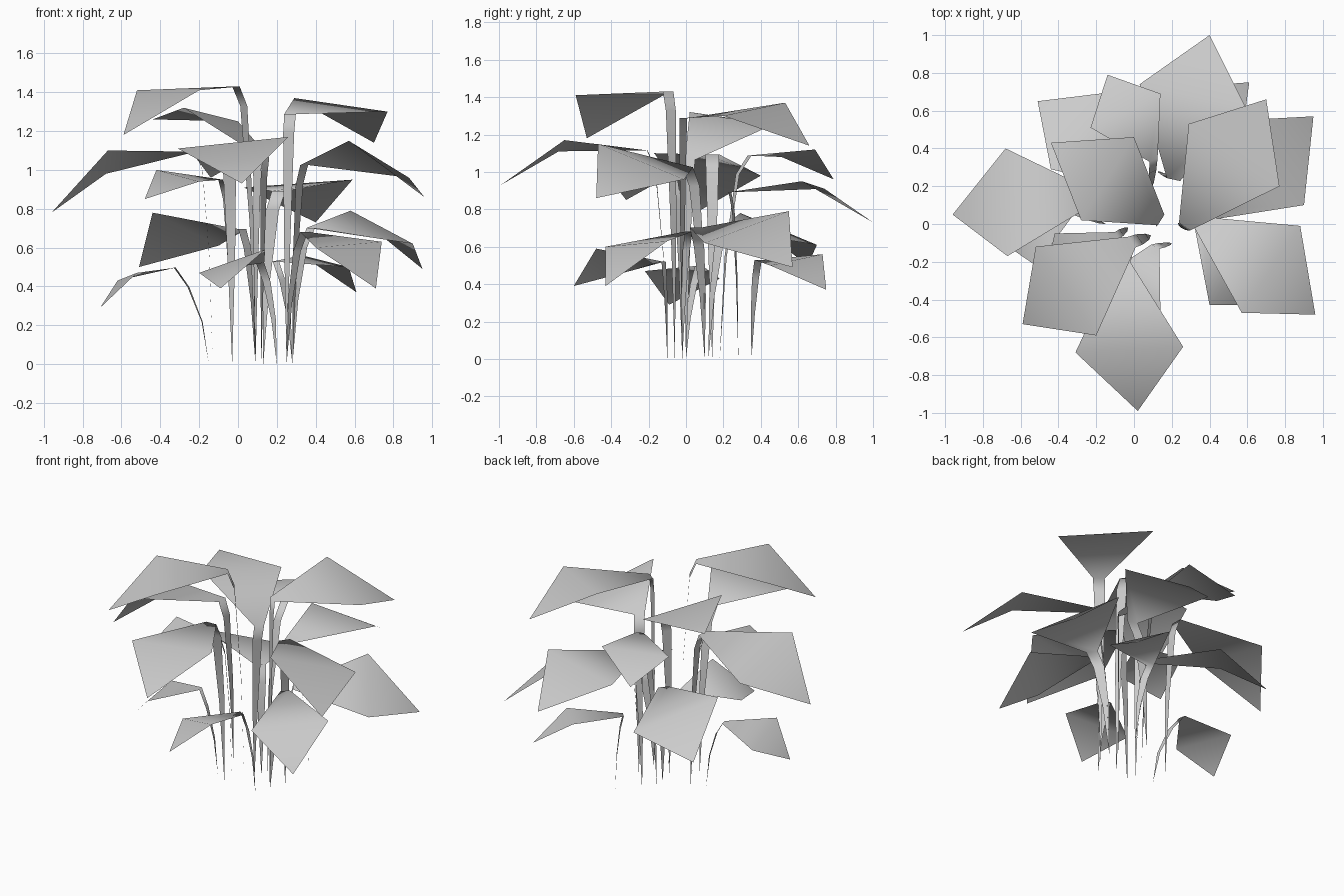
import bpy
import bmesh
from mathutils import Matrix, Vector
from math import radians

default_cube = bpy.data.objects.get("Cube")
if default_cube:
    bpy.data.objects.remove(default_cube, do_unlink=True)

# One plain grey for the whole plant
grey = bpy.data.materials.new("soft_grey")
grey.use_nodes = True
colour = (0.6, 0.6, 0.6, 1)
grey.diffuse_color = colour
grey.node_tree.nodes["Principled BSDF"].inputs["Base Color"].default_value = colour

FOLD = radians(36)        # bend across the widest line of a blade
NECK_RATIO = 1.18         # inner blade length compared with outer blade length


def leaf(name, corner_a, corner_b, tip, root):
    """A folded kite blade on a flat stem that tapers to a point at the root."""
    a, b, tip = Vector(corner_a), Vector(corner_b), Vector(tip)
    root = Vector((root[0], root[1], 0))
    middle = (a + b) / 2
    outward = tip - middle
    side = (b - a).normalized()

    # Keep the side axis on the same hand so every blade faces upward
    if side.cross(outward).z < 0:
        a, b, side = b, a, -side

    # Unfold the outer half to find where the blade meets its stem
    inward = Matrix.Rotation(FOLD, 3, side) @ outward
    neck = middle - inward * NECK_RATIO

    # The stem turns down at a shoulder and narrows towards the root
    shoulder = neck.lerp(root, 0.4)
    shoulder.z = neck.z - 0.1
    shin = shoulder.lerp(root, 0.45)
    shin.x += (root.x - shin.x) * 0.4
    shin.y += (root.y - shin.y) * 0.4
    flat_side = Vector((side.x, side.y, 0)).normalized()
    scale = outward.length / 0.39

    bm = bmesh.new()
    rows = [(bm.verts.new(a), bm.verts.new(b))]
    for centre, half_width in ((neck, 0.036), (shoulder, 0.034), (shin, 0.02)):
        offset = flat_side * half_width * scale
        rows.append((bm.verts.new(centre - offset), bm.verts.new(centre + offset)))
    tip_vert, root_vert = bm.verts.new(tip), bm.verts.new(root)

    bm.faces.new((rows[0][0], rows[0][1], tip_vert))
    for outer, inner in zip(rows, rows[1:]):
        bm.faces.new((inner[0], inner[1], outer[1], outer[0]))
    bm.faces.new((root_vert, rows[-1][1], rows[-1][0]))
    for face in bm.faces:
        face.smooth = True

    mesh = bpy.data.meshes.new(name)
    bm.to_mesh(mesh)
    bm.free()
    mesh.materials.append(grey)
    plant_part = bpy.data.objects.new(name, mesh)
    bpy.context.collection.objects.link(plant_part)
    return plant_part


# Top tier
leaf("top_leaf_back_left", (.29, .53, 1.37), (.77, .2, 1.3), (.7, .66, 1.14), (.25, -.02))
leaf("top_leaf_front_right", (-.2, -.59, 1.41), (-.52, -.12, 1.41), (-.59, -.53, 1.18), (.09, -.06))
leaf("top_leaf_back_right", (-.28, .02, 1.32), (0, .46, 1.25), (-.44, .43, 1.26), (.12, 0))

# Middle tier
leaf("middle_leaf_front", (-.31, -.68, 1.11), (.26, -.65, 1.17), (.02, -.99, .93), (-.03, -.1))
leaf("middle_leaf_right", (-.68, .4, .98), (-.67, -.17, 1.1), (-.96, .05, .78), (-.13, .14))
leaf("middle_leaf_back", (.03, .74, .91), (.59, .62, .95), (.4, 1, .73), (.13, .28))
leaf("middle_leaf_back_small", (-.23, .51, 1.08), (.14, .69, 1.12), (-.14, .79, .96), (.09, .18))
leaf("middle_leaf_front_left", (.57, -.47, 1.15), (.88, -.01, .96), (.96, -.48, .86), (.28, .1))
leaf("middle_leaf_right_small", (-.42, -.05, 1), (-.2, -.39, .94), (-.48, -.32, .85), (-.03, -.02))

# Bottom tier
leaf("low_leaf_back_right", (-.44, .29, .78), (-.1, .7, .61), (-.51, .65, .5), (.09, .12))
leaf("low_leaf_back_left", (.58, .55, .79), (.9, .1, .62), (.95, .57, .49), (.28, .1))
leaf("low_leaf_front_left", (.4, -.43, .6), (.74, -.1, .63), (.71, -.43, .39), (.25, -.02))
leaf("low_leaf_back_small", (.33, .73, .56), (.57, .45, .5), (.61, .75, .37), (.28, .35))
leaf("low_leaf_right_small", (-.62, .18, .43), (-.52, -.22, .47), (-.71, -.09, .29), (-.15, 0))
leaf("low_leaf_front_small", (-.2, -.3, .47), (.14, -.48, .59), (-.09, -.6, .39), (.2, -.1))
